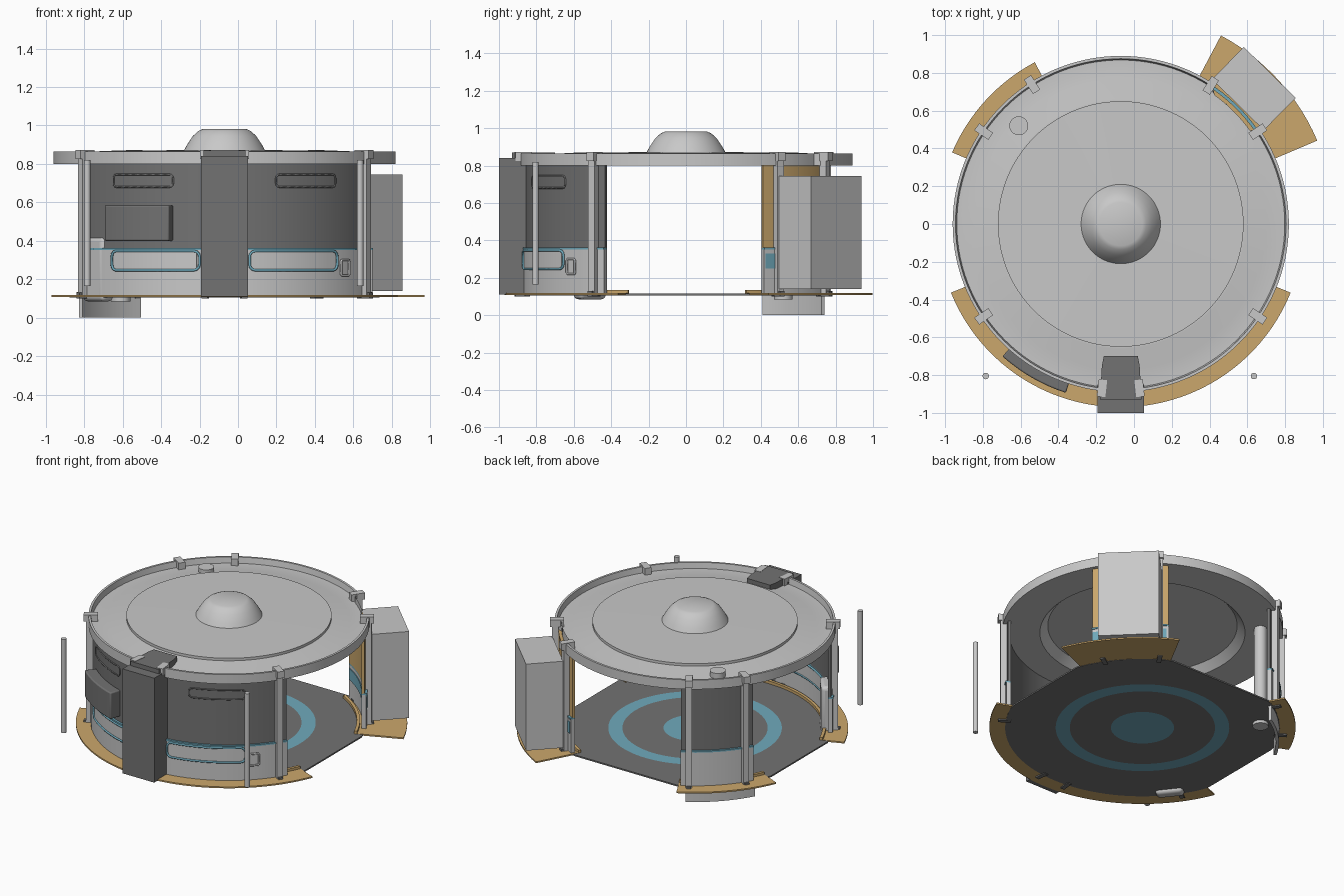
import bpy, bmesh, math
from mathutils import Vector, Matrix

if "Cube" in bpy.data.objects:
    bpy.data.objects.remove(bpy.data.objects["Cube"], do_unlink=True)

CX = -0.07  # axis of the round pod


def material(name, rgb):
    m = bpy.data.materials.new(name)
    m.use_nodes = True
    m.diffuse_color = (*rgb, 1)
    m.node_tree.nodes["Principled BSDF"].inputs["Base Color"].default_value = (*rgb, 1)
    return m


LIGHT = material("light grey", (0.58, 0.58, 0.58))
DARK = material("dark grey", (0.17, 0.17, 0.17))
TEAL = material("teal", (0.16, 0.40, 0.50))
GOLD = material("gold", (0.60, 0.39, 0.15))


def finish(name, bm, mats, smooth=True):
    bmesh.ops.recalc_face_normals(bm, faces=bm.faces)
    me = bpy.data.meshes.new(name)
    bm.to_mesh(me)
    bm.free()
    ob = bpy.data.objects.new(name, me)
    bpy.context.collection.objects.link(ob)
    for m in mats:
        me.materials.append(m)
    if smooth:
        bpy.ops.object.select_all(action="DESELECT")
        ob.select_set(True)
        bpy.context.view_layer.objects.active = ob
        bpy.ops.object.shade_smooth_by_angle(angle=math.radians(30))
    return ob


def polar(r, deg, z):
    a = math.radians(deg)
    return Vector((CX + r * math.cos(a), r * math.sin(a), z))


def lathe(name, profile, mats, limit=None, rule=None, segs=120):
    """Spin a profile; limit(angle) caps the radius, rule(radius) picks the colour."""
    bm = bmesh.new()
    rings = []
    for r, z in profile:
        ring = []
        for i in range(segs):
            a = 360 * i / segs
            ring.append(bm.verts.new(polar(min(r, limit(a)) if limit else r, a, z)))
        rings.append(ring)
    for k in range(len(rings) - 1):
        for i in range(segs):
            j = (i + 1) % segs
            f = bm.faces.new((rings[k][i], rings[k][j], rings[k + 1][j], rings[k + 1][i]))
            if rule:
                f.material_index = rule((profile[k][0] + profile[k + 1][0]) / 2)
    bmesh.ops.remove_doubles(bm, verts=bm.verts, dist=0.0002)
    return finish(name, bm, mats)


def arc_block(name, r0, r1, a0, a1, z0, z1, mat, bevel=0):
    """Curved block between two radii, angles and heights."""
    bm = bmesh.new()
    n = max(2, round(abs(a1 - a0) / 3))
    rows = [[bm.verts.new(polar(r, a0 + (a1 - a0) * i / n, z))
             for r, z in ((r0, z0), (r1, z0), (r1, z1), (r0, z1))] for i in range(n + 1)]
    for p, q in zip(rows, rows[1:]):
        for i in range(4):
            j = (i + 1) % 4
            bm.faces.new((p[i], p[j], q[j], q[i]))
    bm.faces.new(rows[0])
    bm.faces.new(rows[-1])
    ob = finish(name, bm, [mat])
    if bevel:
        mod = ob.modifiers.new("rounded", "BEVEL")
        mod.width, mod.segments = bevel, 3
    return ob


def box(name, r, deg, z0, z1, depth, width, mat, bevel=0):
    """Box turned to face outward from the axis."""
    bm = bmesh.new()
    m = (Matrix.Translation(polar(r, deg, (z0 + z1) / 2))
         @ Matrix.Rotation(math.radians(deg), 4, "Z")
         @ Matrix.Diagonal((depth, width, z1 - z0, 1)))
    bmesh.ops.create_cube(bm, size=1, matrix=m)
    ob = finish(name, bm, [mat], smooth=bevel > 0)
    if bevel:
        mod = ob.modifiers.new("rounded", "BEVEL")
        mod.width, mod.segments = bevel, 4
    return ob


def frame(name, r, a0, a1, z0, z1, corner, mat, thick):
    """Rounded rectangular tube wrapped on the wall."""
    pts = []
    da = math.degrees(corner / r)
    corners = ((a1 - da, z1 - corner, 0), (a0 + da, z1 - corner, 90),
               (a0 + da, z0 + corner, 180), (a1 - da, z0 + corner, 270))
    for a, z, start in corners:
        for s in range(0, 91, 30):
            t = math.radians(start + s)
            pts.append((a + da * math.cos(t), z + corner * math.sin(t)))
    path = []
    for (p, z), (q, w) in zip(pts, pts[1:] + pts[:1]):
        n = max(1, round(abs(q - p) / 3))
        path += [polar(r, p + (q - p) * i / n, z + (w - z) * i / n) for i in range(n)]
    cu = bpy.data.curves.new(name, "CURVE")
    cu.dimensions = "3D"
    cu.bevel_depth, cu.bevel_resolution = thick, 1
    sp = cu.splines.new("POLY")
    sp.points.add(len(path) - 1)
    for p, co in zip(sp.points, path):
        p.co = (*co, 1)
    sp.use_cyclic_u = True
    ob = bpy.data.objects.new(name, cu)
    bpy.context.collection.objects.link(ob)
    cu.materials.append(mat)


# Roof with raised rim, stepped disc and dome; notched at the rear hatch
lathe("roof", [(0, .852), (.60, .852), (.65, .80), (.89, .80), (.89, .865), (.875, .865),
               (.868, .825), (.77, .825), (.66, .85), (.65, .85), (.65, .868), (.21, .872),
               (.195, .90), (.165, .945), (.135, .972), (.115, .981), (0, .983)], [LIGHT],
      limit=lambda a: .845 if 35 < a < 56 else 9)


# Floor: round at the pads, straight between them, with painted rings
def floor_edge(a):
    for mid, half in ((0, 22), (90, 28), (180, 22), (360, 22)):
        if abs(a - mid) < half:
            return .87 * math.cos(math.radians(half)) / math.cos(math.radians(a - mid))
    return .87


lathe("floor", [(0, .116), (.2, .116), (.46, .116), (.55, .116), (.87, .116), (.87, .106),
                (.55, .106), (.46, .106), (.2, .106), (0, .106)], [DARK, TEAL],
      limit=floor_edge, rule=lambda r: int(r < .2 or .46 < r < .55))

# Gold ground pads with inner curbs
for label, a0, a1, r in (("front", 202, 338, .97), ("rear_right", 118, 157, .97),
                         ("rear_left", 23, 62, 1.13)):
    arc_block(label + "_pad", .81, r, a0, a1, .108, .118, GOLD)
    arc_block(label + "_curb", .81, .83, a0, a1, .108, .135, GOLD)

# Curved wall panels: front halves either side of the column, and the rear pair
for label, a0, a1, upper in (("front_right", 210, 268, DARK), ("front_left", 272, 330, DARK),
                             ("rear_right", 119, 150, DARK), ("rear_left", 28.5, 61, GOLD)):
    arc_block(label + "_upper_wall", .845, .865, a0, a1, .36, .80, upper)
    arc_block(label + "_lower_wall", .845, .875, a0, a1, .11, .352, LIGHT)
    arc_block(label + "_teal_strip", .845, .88, a0, a1, .352, .363, TEAL)
arc_block("rear_window_band", .84, .879, 29, 60, .25, .33, TEAL)

# Front windows and recessed slot outlines, mirrored about the column
for side in (-1, 1):
    label = "left" if side > 0 else "right"
    near, far, slot = (270 + side * d for d in (8.5, 41.8, 18))
    lo, hi = min(near, far), max(near, far)
    arc_block(label + "_window_glass", .84, .879, lo + 1, hi - 1, .252, .343, LIGHT)
    frame(label + "_window_frame", .88, lo, hi, .247, .347, .03, TEAL, .007)
    frame(label + "_window_frame_inside", .843, lo, hi, .247, .347, .03, TEAL, .007)
    frame(label + "_slot_frame", .865, min(slot, far), max(slot, far), .68, .745, .02, DARK, .005)
frame("wall_handle", .88, 313.6, 317.5, .22, .30, .008, LIGHT, .006)

# Equipment on the front wall
arc_block("wall_cabinet", .86, .94, 228.2, 252, .40, .585, DARK, .008)
box("wall_locker", .835, 218, .085, .42, .08, .18, LIGHT, .025)

# Posts with clips over the rim and small feet
for i, a in enumerate((34, 57, 122.5, 146, 214, 326, 263.5, 276.5)):
    box(f"post_{i}", .885, a, .115, .865, .04, .04, LIGHT)
    box(f"post_clip_{i}", .875, a, .825, .872, .09, .045, LIGHT)
    box(f"post_foot_{i}", .88, a, .10, .13, .08, .03, DARK)

# Front column with a tapered cap reaching over the roof
bm = bmesh.new()
bmesh.ops.create_cube(bm, size=1, matrix=Matrix.Translation((CX, -.925, .475))
                      @ Matrix.Diagonal((.245, .15, .73, 1)))
finish("front_column", bm, [DARK], smooth=False)
bm = bmesh.new()
plan = [(-.11, -.93), (.11, -.93), (.10, -.75), (.09, -.70), (-.09, -.70), (-.10, -.75)]
base = bm.faces.new([bm.verts.new((CX + x, y, .82)) for x, y in plan])
top = bmesh.ops.extrude_face_region(bm, geom=[base])["geom"]
bmesh.ops.translate(bm, vec=(0, 0, .05), verts=[v for v in top if isinstance(v, bmesh.types.BMVert)])
finish("column_cap", bm, [DARK], smooth=False)

# Rear hatch cabin and the curved step plate
box("rear_cabin", 1.005, 45.5, .14, .745, .24, .385, LIGHT)
arc_block("rear_step_plate", .845, .865, 121, 151, 0, .11, LIGHT)


# Vertical pipe through the pod and two free-standing poles
def rod(name, x, y, z0, z1, r):
    b = bmesh.new()
    bmesh.ops.create_cone(b, cap_ends=True, segments=24, radius1=r, radius2=r, depth=z1 - z0,
                          matrix=Matrix.Translation((x, y, (z0 + z1) / 2)))
    finish(name, b, [LIGHT])


rod("pipe", -.61, .52, .085, .86, .04)
rod("pipe_foot", -.61, .52, .085, .105, .05)
rod("pipe_top", -.61, .52, .80, .862, .05)
for label, x in (("right", -.785), ("left", .635)):
    rod(label + "_pole", x, -.805, .165, .82, .017)
